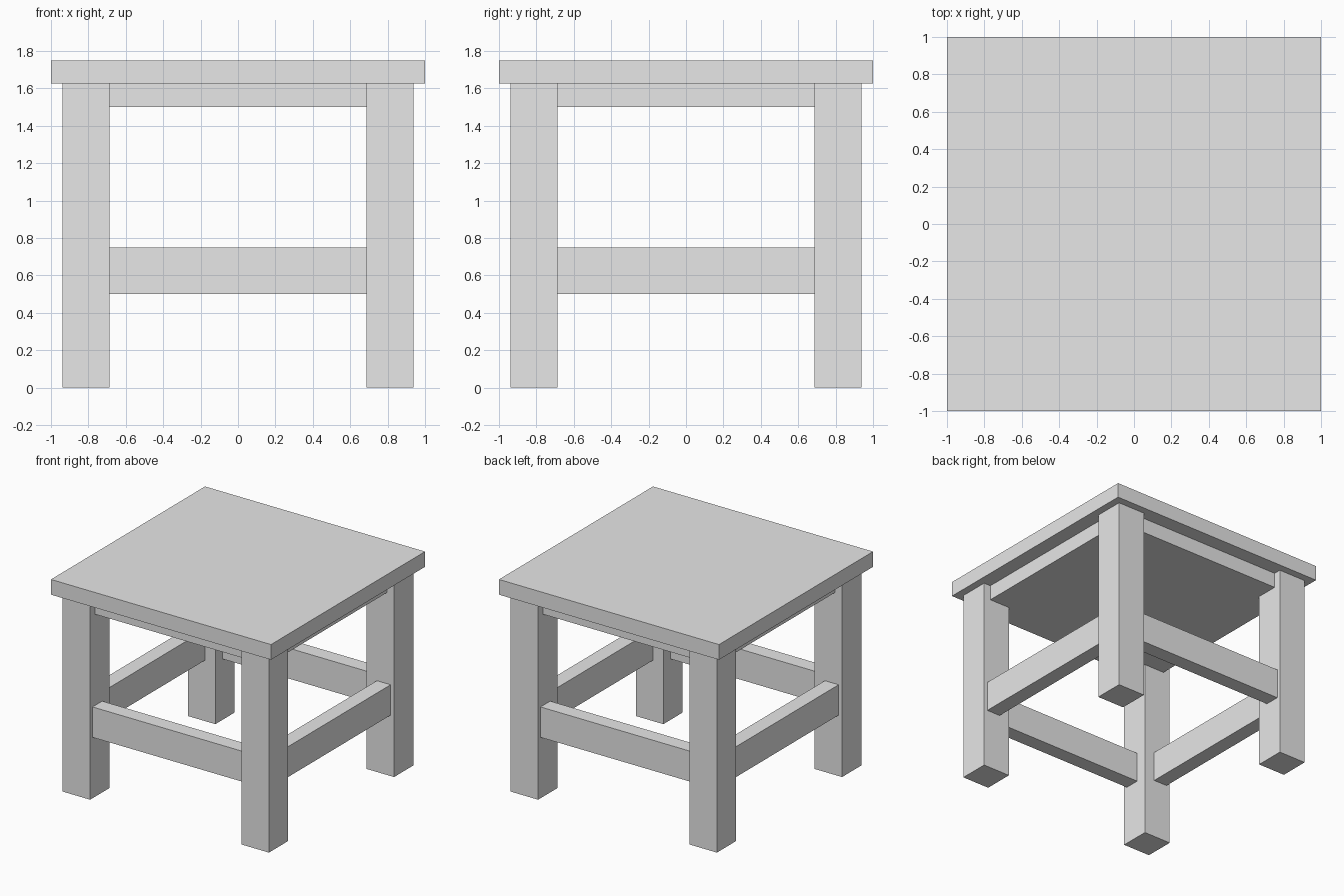
import bpy

cube = bpy.data.objects.get("Cube")
if cube:
    bpy.data.objects.remove(cube, do_unlink=True)

COLOUR = (0.8, 0.8, 0.8, 1.0)
grey = bpy.data.materials.new("light_grey")
grey.use_nodes = True
grey.diffuse_color = COLOUR
grey.node_tree.nodes["Principled BSDF"].inputs["Base Color"].default_value = COLOUR


def box(name, low, high):
    """Add a flat-shaded box between two opposite corners."""
    centre = [(a + b) / 2 for a, b in zip(low, high)]
    bpy.ops.mesh.primitive_cube_add(size=1, location=centre)
    obj = bpy.context.object
    obj.name = name
    obj.scale = [b - a for a, b in zip(low, high)]
    bpy.ops.object.transform_apply(location=False, rotation=False, scale=True)
    obj.data.materials.append(grey)
    return obj


# Key heights and distances from the centre
TOP, SEAT_BASE, APRON_BASE = 1.75, 1.625, 1.5
LEG_IN, LEG_OUT = 0.6875, 0.9375
RAIL_IN, RAIL_OUT = 0.781, 0.906
RAIL_LOW, RAIL_HIGH = 0.5, 0.75
APRON = 0.875

# Seat board and the solid block under it
box("seat", (-1, -1, SEAT_BASE), (1, 1, TOP))
box("apron", (-APRON, -APRON, APRON_BASE), (APRON, APRON, SEAT_BASE))

# Four square legs
for y_name, sy in (("front", -1), ("back", 1)):
    for x_name, sx in (("right", -1), ("left", 1)):
        x = sorted((sx * LEG_IN, sx * LEG_OUT))
        y = sorted((sy * LEG_IN, sy * LEG_OUT))
        box(f"{y_name}_{x_name}_leg", (x[0], y[0], 0), (x[1], y[1], SEAT_BASE))

# Stretcher rails between neighbouring legs
for name, s in (("front", -1), ("back", 1)):
    y = sorted((s * RAIL_IN, s * RAIL_OUT))
    box(f"{name}_stretcher", (-LEG_IN, y[0], RAIL_LOW), (LEG_IN, y[1], RAIL_HIGH))
for name, s in (("right", -1), ("left", 1)):
    x = sorted((s * RAIL_IN, s * RAIL_OUT))
    box(f"{name}_stretcher", (x[0], -LEG_IN, RAIL_LOW), (x[1], LEG_IN, RAIL_HIGH))
